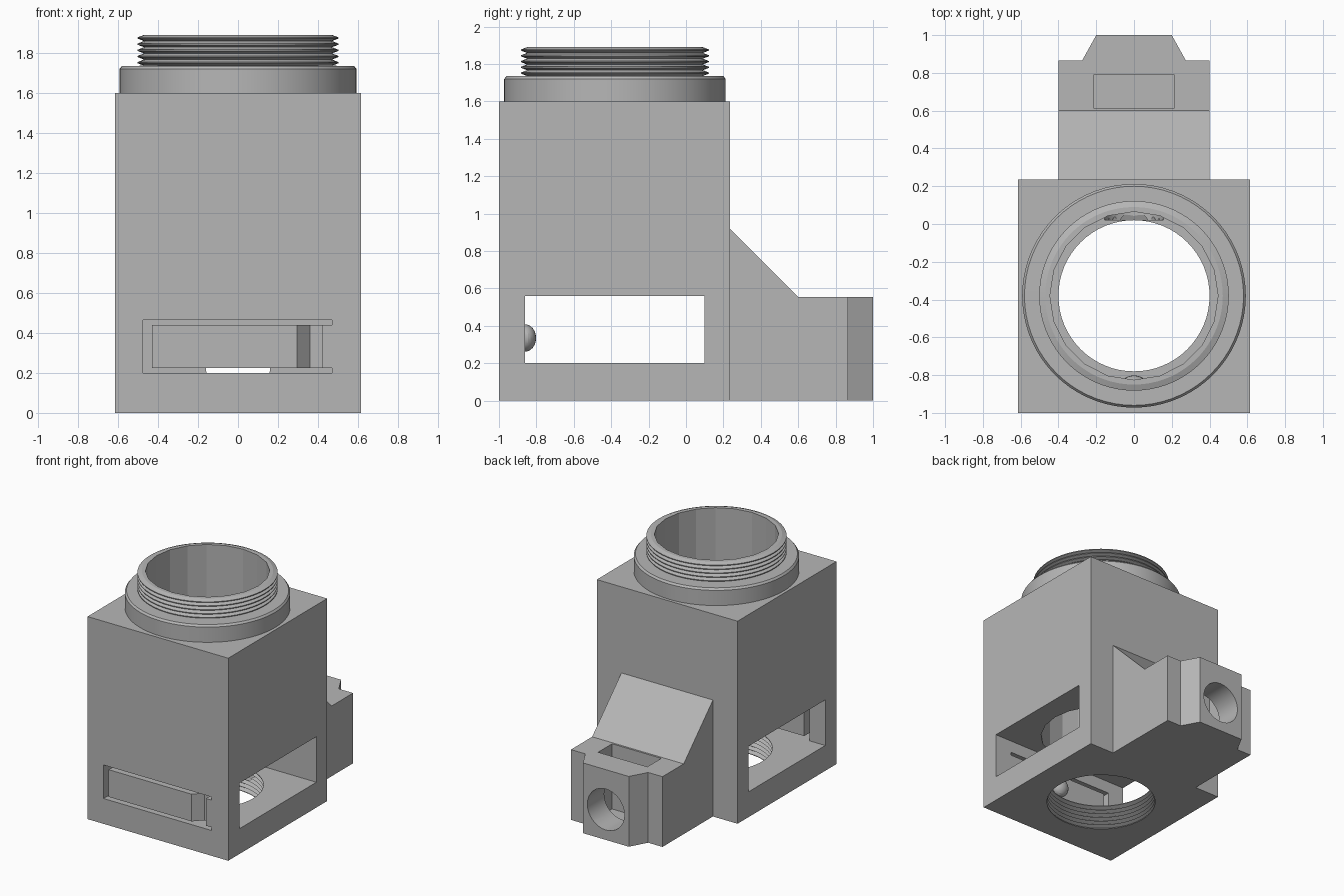
import bpy, bmesh, math
from mathutils import Matrix

cube = bpy.data.objects.get("Cube")
if cube:
    bpy.data.objects.remove(cube, do_unlink=True)

grey = bpy.data.materials.new("plain_grey")
grey.use_nodes = True
colour = (0.47, 0.47, 0.47, 1)
grey.diffuse_color = colour
grey.node_tree.nodes["Principled BSDF"].inputs["Base Color"].default_value = colour

AXIS_Y = -0.38   # depth of the main bore axis
FRONT, BACK = -1.0, 0.235
HALF = 0.615


def finish(name, bm):
    bmesh.ops.recalc_face_normals(bm, faces=bm.faces)
    mesh = bpy.data.meshes.new(name)
    bm.to_mesh(mesh)
    bm.free()
    mesh.materials.append(grey)
    obj = bpy.data.objects.new(name, mesh)
    bpy.context.collection.objects.link(obj)
    return obj


def prism(name, points, axis, lo, hi):
    """Extrude a 2D outline along x (outline in y,z) or along z (outline in x,y)."""
    bm = bmesh.new()
    def place(p, d):
        return (d, p[0], p[1]) if axis == "x" else (p[0], p[1], d)
    a = [bm.verts.new(place(p, lo)) for p in points]
    b = [bm.verts.new(place(p, hi)) for p in points]
    bm.faces.new(a)
    bm.faces.new(b)
    for i in range(len(a)):
        j = (i + 1) % len(a)
        bm.faces.new((a[i], a[j], b[j], b[i]))
    return finish(name, bm)


def box(name, x0, x1, y0, y1, z0, z1):
    return prism(name, [(x0, y0), (x1, y0), (x1, y1), (x0, y1)], "z", z0, z1)


def lathe(name, profile, sides):
    """Revolve an open (radius, z) profile about the bore axis and cap it."""
    bm = bmesh.new()
    rings = []
    for r, z in profile:
        rings.append([bm.verts.new((r * math.cos(t), AXIS_Y + r * math.sin(t), z))
                      for t in (2 * math.pi * i / sides for i in range(sides))])
    for a, b in zip(rings, rings[1:]):
        for i in range(sides):
            j = (i + 1) % sides
            bm.faces.new((a[i], a[j], b[j], b[i]))
    bm.faces.new(rings[0])
    bm.faces.new(rings[-1])
    return finish(name, bm)


def combine(obj, others, operation="DIFFERENCE"):
    bpy.context.view_layer.objects.active = obj
    for other in others:
        mod = obj.modifiers.new("cut", "BOOLEAN")
        mod.operation = operation
        mod.solver = "EXACT"
        mod.object = other
        bpy.ops.object.modifier_apply(modifier=mod.name)


def thread(root, crest, z0, z1, turns):
    pitch = (z1 - z0) / turns
    points = []
    for i in range(turns):
        z = z0 + i * pitch
        points += [(root, z), (crest, z + pitch * 0.4), (crest, z + pitch * 0.6)]
    return points + [(root, z1)]


# Main parts
body = box("body", -HALF, HALF, FRONT, BACK, 0, 1.6)
neck = lathe("threaded_neck",
             [(0.592, 1.6), (0.592, 1.72), (0.58, 1.735)]
             + thread(0.47, 0.502, 1.736, 1.89, 5), 72)
bracket = prism("clamp_bracket",
                [(BACK, 0), (0.865, 0), (0.865, 0.555), (0.6, 0.555), (BACK, 0.92)],
                "x", -0.4, 0.4)
nose = prism("bracket_nose",
             [(-0.275, 0.82), (0.275, 0.82), (0.275, 0.865), (0.2, 1), (-0.2, 1), (-0.275, 0.865)],
             "z", 0, 0.555)
combine(bracket, [nose], "UNION")

# Cutters: bore, threaded floor hole, filter window
bore = lathe("bore_cutter", [(0.445, 0.45), (0.445, 2)], 20)
floor_hole = lathe("floor_cutter",
                   [(0.41, -0.05)] + thread(0.4, 0.43, 0.005, 0.195, 6) + [(0.4, 0.3)], 64)
window = box("window_cutter", -1, 1, -0.86, 0.1, 0.2, 0.56)

# Cutters: slits round the spring tab and its thin hinge
slits = [box("slit_cutter", -0.475, 0.47, -1.1, -0.8, 0.44, 0.465),
         box("slit_cutter", -0.475, 0.47, -1.1, -0.8, 0.2, 0.225),
         box("slit_cutter", -0.475, -0.43, -1.1, -0.8, 0.2, 0.465)]
hinge = prism("hinge_cutter",
              [(0.295, -1.1), (0.295, -1), (0.36, -0.93), (0.42, -0.93), (0.42, -1.1)],
              "z", 0.225, 0.44)

# Cutters: clamp screw hole and nut pocket
bm = bmesh.new()
bmesh.ops.create_cone(bm, cap_ends=True, segments=32, radius1=0.162, radius2=0.162, depth=1.2,
                      matrix=Matrix.Translation((0, 0.62, 0.24)) @ Matrix.Rotation(math.pi / 2, 4, "X"))
screw_hole = finish("screw_cutter", bm)
nut_pocket = box("nut_cutter", -0.215, 0.215, 0.615, 0.79, 0.04, 0.7)

combine(body, [bore, floor_hole, window] + slits + [hinge, screw_hole])
combine(neck, [bore])
combine(bracket, [nut_pocket, screw_hole])

for helper in [nose, bore, floor_hole, window, hinge, screw_hole, nut_pocket] + slits:
    bpy.data.objects.remove(helper, do_unlink=True)

# Detent bump on the inside of the spring tab
bm = bmesh.new()
bmesh.ops.create_uvsphere(bm, u_segments=24, v_segments=12, radius=0.073)
bmesh.ops.scale(bm, verts=bm.verts, vec=(1, 0.8, 1))
bmesh.ops.translate(bm, verts=bm.verts, vec=(0, -0.86, 0.335))
bump = finish("detent_bump", bm)

# Smooth the round parts, keep the corners and bore facets crisp
for obj in (body, neck, bracket, bump):
    bpy.ops.object.select_all(action="DESELECT")
    obj.select_set(True)
    bpy.context.view_layer.objects.active = obj
    bpy.ops.object.shade_smooth_by_angle(angle=math.radians(16))
